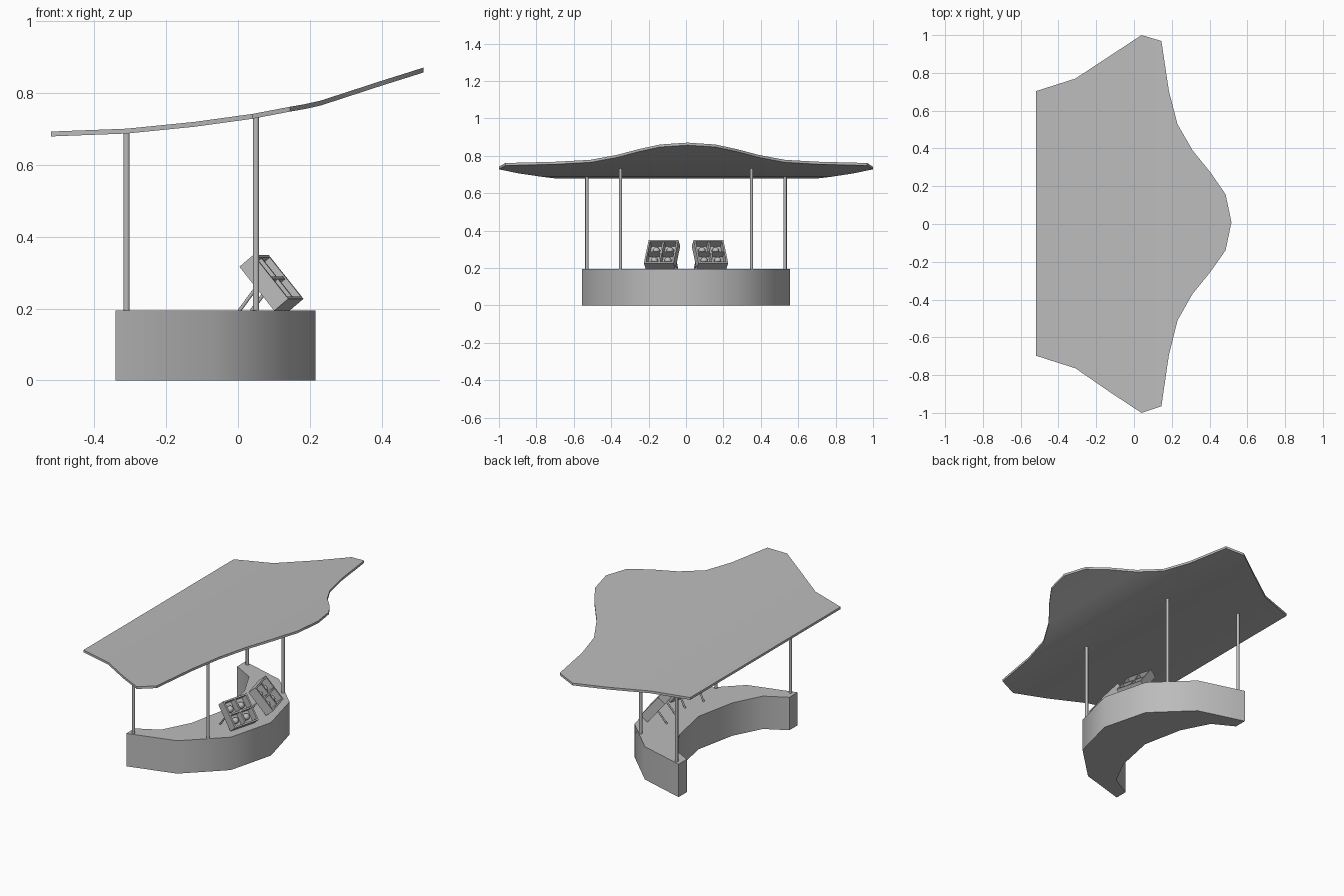
import bpy, bmesh, math
from mathutils import Matrix, Vector

if "Cube" in bpy.data.objects:
    bpy.data.objects.remove(bpy.data.objects["Cube"], do_unlink=True)

GREY = (0.5, 0.5, 0.5, 1.0)
grey = bpy.data.materials.new("plain grey")
grey.use_nodes = True
grey.diffuse_color = GREY
grey.node_tree.nodes["Principled BSDF"].inputs["Base Color"].default_value = GREY


def finish(name, bm, smooth=None):
    bmesh.ops.recalc_face_normals(bm, faces=bm.faces)
    mesh = bpy.data.meshes.new(name)
    bm.to_mesh(mesh)
    bm.free()
    mesh.materials.append(grey)
    obj = bpy.data.objects.new(name, mesh)
    bpy.context.collection.objects.link(obj)
    if smooth:
        bpy.ops.object.select_all(action="DESELECT")
        obj.select_set(True)
        bpy.context.view_layer.objects.active = obj
        bpy.ops.object.shade_smooth_by_angle(angle=math.radians(smooth))
    return obj


def add_rod(bm, a, b, radius, sides):
    a, b = Vector(a), Vector(b)
    turn = (b - a).to_track_quat("Z", "Y").to_matrix().to_4x4()
    bmesh.ops.create_cone(bm, cap_ends=True, segments=sides, radius1=radius, radius2=radius,
                          depth=(b - a).length, matrix=Matrix.Translation((a + b) / 2) @ turn)


def add_box(bm, centre, size, frame):
    bmesh.ops.create_cube(bm, size=1, matrix=frame @ Matrix.Translation(centre) @ Matrix.Diagonal((*size, 1)))


# Curved canopy: stations of x, top height, half width and sideways shift
stations = [
    (-0.52, 0.692, 0.70, 0.003), (-0.31, 0.70, 0.767, 0.003), (-0.12, 0.719, 0.895, 0),
    (0.04, 0.741, 1.0, 0), (0.145, 0.761, 0.967, 0.002), (0.185, 0.768, 0.697, 0.006),
    (0.23, 0.778, 0.52, 0.009), (0.31, 0.804, 0.38, 0.01), (0.405, 0.835, 0.263, 0.01),
    (0.485, 0.86, 0.148, 0.009)]
bm = bmesh.new()
rows = [[bm.verts.new((x, shift + side * w, z)) for side in (-1, 1)] for x, z, w, shift in stations]
for r, s in zip(rows, rows[1:]):
    bm.faces.new((r[0], s[0], s[1], r[1]))
tip = bm.verts.new((0.516, 0.009, 0.87))
bm.faces.new((rows[-1][0], tip, rows[-1][1]))
# Give the sheet its thickness straight down
sheet = bm.faces[:]
lower = bmesh.ops.extrude_face_region(bm, geom=sheet, use_keep_orig=True)
bmesh.ops.translate(bm, vec=(0, 0, -0.0135),
                    verts=[g for g in lower["geom"] if isinstance(g, bmesh.types.BMVert)])
finish("canopy", bm, 30)

# Crescent counter: outer and inner half curves, mirrored across y
HEIGHT = 0.194
outer = [(-0.34, 0.555), (-0.064, 0.475), (0.145, 0.273), (0.215, 0)]
inner = [(-0.34, 0.478), (-0.215, 0.41), (-0.13, 0.245), (-0.08, 0)]


def mirrored(half):
    return half + [(x, -y) for x, y in half[-2::-1]]


bm = bmesh.new()
rings = []
for po, pi in zip(mirrored(outer), mirrored(inner)):
    rings.append([bm.verts.new((*p, z)) for p, z in ((po, 0), (po, HEIGHT), (pi, HEIGHT), (pi, 0))])
for r, s in zip(rings, rings[1:]):
    for i in range(4):
        j = (i + 1) % 4
        bm.faces.new((r[i], r[j], s[j], s[i]))
bm.faces.new(rings[0])
bm.faces.new(rings[-1])
finish("counter", bm, 40)

# Posts holding the canopy
for side, hand in ((1, "left"), (-1, "right")):
    for x, y, top, where in ((-0.31, 0.53, 0.69, "back"), (0.05, 0.35, 0.733, "front")):
        bm = bmesh.new()
        add_rod(bm, (x, side * y, HEIGHT - 0.005), (x, side * y, top), 0.0088, 12)
        finish(f"{where}_post_{hand}", bm, 40)

# Tilted display crates; local axes: x out of the opening, y across, z up the slope
LENGTH, WIDTH, DEPTH, WALL = 0.158, 0.164, 0.052, 0.009
TILT = math.radians(39.4)
for side, hand in ((1, "left"), (-1, "right")):
    base = Matrix.Translation((0.122, side * 0.136, HEIGHT)) @ Matrix.Rotation(side * math.radians(15), 4, "Z")
    frame = base @ Matrix.Rotation(-TILT, 4, "Y")
    bm = bmesh.new()
    add_box(bm, (WALL / 2, 0, LENGTH / 2), (WALL, WIDTH, LENGTH), frame)
    for s in (-1, 1):
        add_box(bm, (DEPTH / 2, s * (WIDTH - WALL) / 2, LENGTH / 2), (DEPTH, WALL, LENGTH), frame)
        add_box(bm, (DEPTH / 2, 0, LENGTH / 2 + s * (LENGTH - WALL) / 2), (DEPTH, WIDTH, WALL), frame)
    add_box(bm, (DEPTH / 2 - 0.002, 0, LENGTH / 2), (DEPTH - 0.004, WALL, LENGTH - WALL), frame)
    add_box(bm, (DEPTH / 2 - 0.002, 0, LENGTH / 2), (DEPTH - 0.004, WIDTH - WALL, WALL), frame)
    finish(f"crate_{hand}", bm)

    # Round goods resting in each compartment
    bm = bmesh.new()
    for s in (-1, 1):
        for level in (0.27, 0.7):
            spot = Matrix.Translation((WALL + 0.012, s * WIDTH * 0.23, LENGTH * level))
            bmesh.ops.create_uvsphere(bm, u_segments=10, v_segments=6, radius=0.019, matrix=frame @ spot)
    finish(f"goods_{hand}", bm, 50)

    # Rear props under the crate
    bm = bmesh.new()
    for s in (-1, 1):
        add_rod(bm, base @ Vector((-0.105, s * 0.065, 0)), base @ Vector((-0.053, s * 0.065, 0.068)), 0.005, 8)
    finish(f"crate_props_{hand}", bm, 50)
